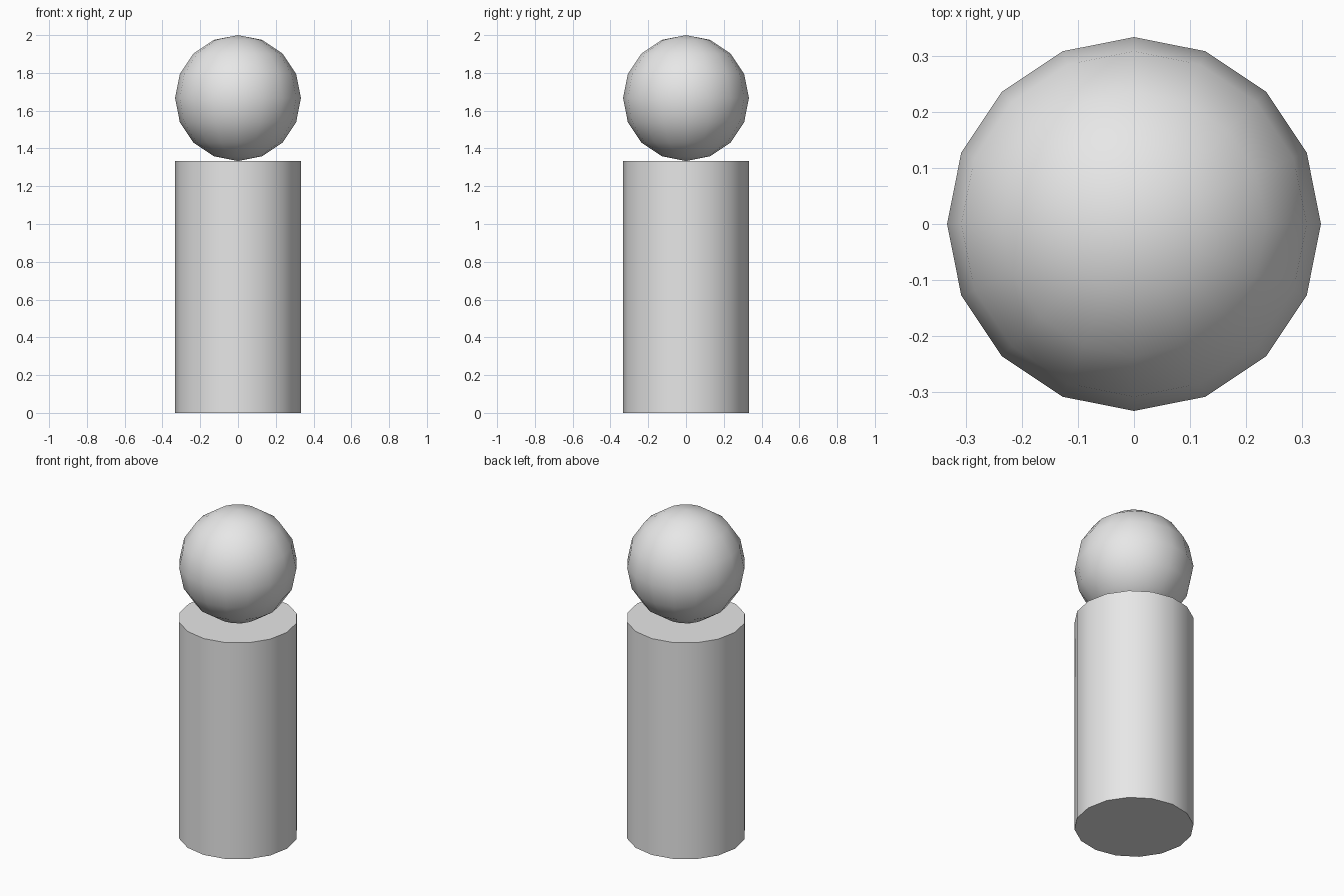
import bpy
import math

cube = bpy.data.objects.get("Cube")
if cube:
    bpy.data.objects.remove(cube, do_unlink=True)

SIDES = 16
RADIUS = 1 / 3
BODY_HEIGHT = 4 / 3

# Single plain grey finish
grey = bpy.data.materials.new("light_grey")
grey.use_nodes = True
colour = (0.8, 0.8, 0.8, 1)
grey.diffuse_color = colour
grey.node_tree.nodes["Principled BSDF"].inputs["Base Color"].default_value = colour


def finish(name):
    """Name the active part, colour it and smooth its rounded sides."""
    part = bpy.context.object
    part.name = name
    part.data.name = name
    part.data.materials.append(grey)
    bpy.ops.object.shade_smooth_by_angle(angle=math.radians(30))


# Upright body
bpy.ops.mesh.primitive_cylinder_add(
    vertices=SIDES, radius=RADIUS, depth=BODY_HEIGHT, location=(0, 0, BODY_HEIGHT / 2))
finish("body")

# Round head resting on the body
bpy.ops.mesh.primitive_uv_sphere_add(
    segments=SIDES, ring_count=SIDES // 2, radius=RADIUS, location=(0, 0, BODY_HEIGHT + RADIUS))
finish("head")
